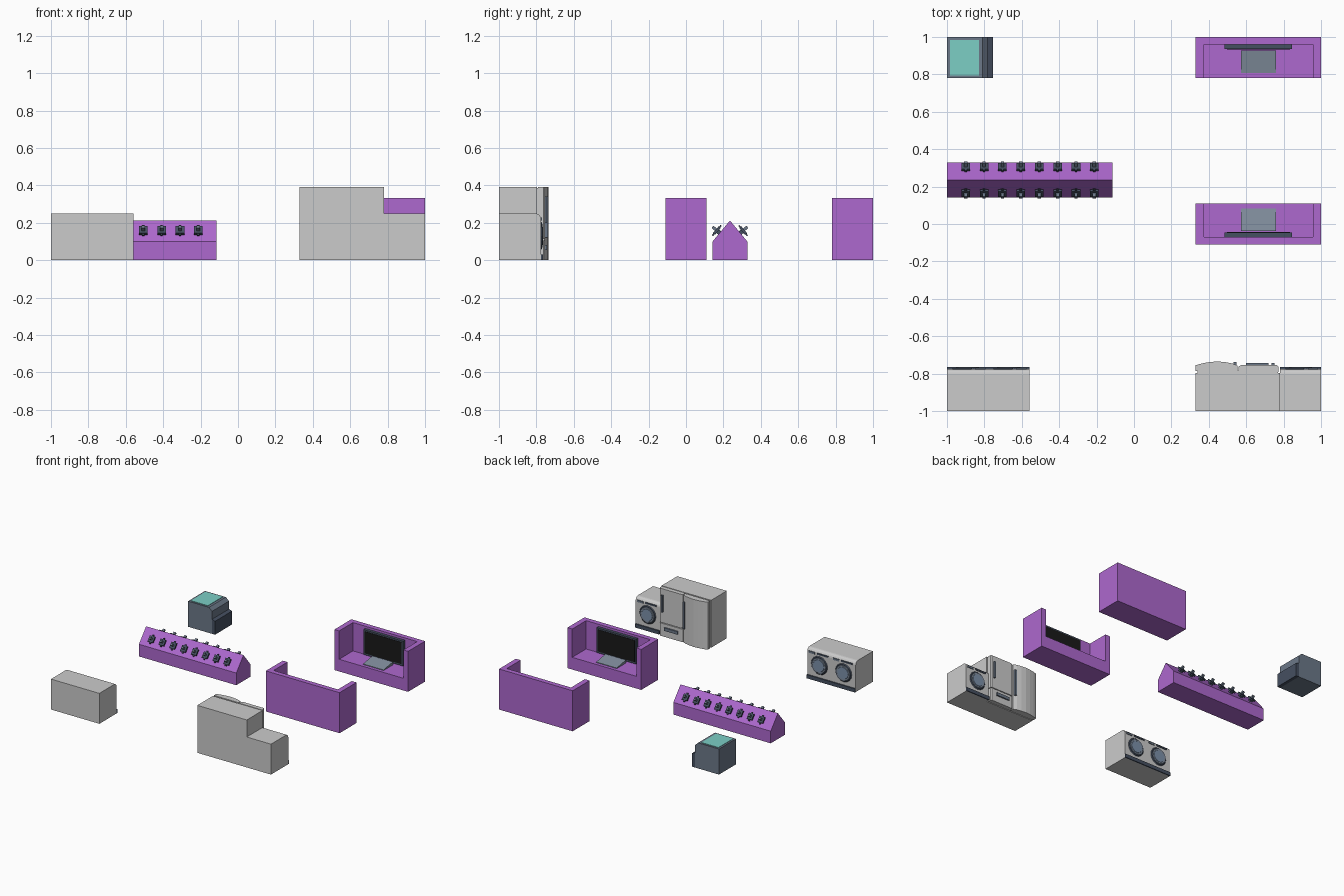
import bpy, bmesh, math
from mathutils import Matrix, Vector

if "Cube" in bpy.data.objects:
    bpy.data.objects.remove(bpy.data.objects["Cube"])


def material(name, r, g, b):
    m = bpy.data.materials.new(name)
    m.diffuse_color = (r, g, b, 1)
    m.use_nodes = True
    m.node_tree.nodes["Principled BSDF"].inputs["Base Color"].default_value = m.diffuse_color
    return m


PURPLE = material("purple", 0.42, 0.14, 0.62)
SLATE = material("slate", 0.15, 0.19, 0.25)
PALE = material("pale_slate", 0.22, 0.27, 0.34)
DARK = material("dark_slate", 0.06, 0.08, 0.12)
BLACK = material("black", 0.01, 0.01, 0.01)
TEAL = material("teal", 0.2, 0.62, 0.56)
GLASS = material("glass_blue", 0.2, 0.28, 0.4)


def finish(name, bm, mat=None, matrix=None):
    bmesh.ops.recalc_face_normals(bm, faces=bm.faces)
    me = bpy.data.meshes.new(name)
    bm.to_mesh(me)
    bm.free()
    if mat:
        me.materials.append(mat)
    if matrix:
        me.transform(matrix)
    ob = bpy.data.objects.new(name, me)
    bpy.context.collection.objects.link(ob)
    return ob


def box(name, x, y, z, mat=None, matrix=None):
    """Box from (min, max) ranges."""
    bm = bmesh.new()
    bmesh.ops.create_cube(bm, size=1)
    for v in bm.verts:
        v.co = Vector([(a + b) / 2 + c * (b - a) for (a, b), c in zip((x, y, z), v.co)])
    return finish(name, bm, mat, matrix)


def prism(name, pts, axis, lo, hi, mat=None, matrix=None):
    """Extrude a profile along x (pts = y,z), y (pts = x,z) or z (pts = x,y)."""
    place = {"x": lambda p: (lo, p[0], p[1]),
             "y": lambda p: (p[0], lo, p[1]),
             "z": lambda p: (p[0], p[1], lo)}[axis]
    bm = bmesh.new()
    face = bm.faces.new([bm.verts.new(place(p)) for p in pts])
    step = Vector([hi - lo if a == axis else 0 for a in "xyz"])
    ext = bmesh.ops.extrude_face_region(bm, geom=[face])
    for g in ext["geom"]:
        if isinstance(g, bmesh.types.BMVert):
            g.co += step
    return finish(name, bm, mat, matrix)


def disc(name, x, y, z, r, depth, mat):
    """Short cylinder facing +y, with its back at y."""
    bm = bmesh.new()
    bmesh.ops.create_cone(bm, cap_ends=True, segments=16, radius1=r, radius2=r * 0.92, depth=depth)
    m = Matrix.Translation((x, y + depth / 2, z)) @ Matrix.Rotation(-math.pi / 2, 4, "X")
    return finish(name, bm, mat, m)


# Washing machines, facing the back
def washer(x0, x1):
    front, r = -0.775, 0.03
    arc = [(front - r + r * math.sin(t), 0.22 + r * math.cos(t))
           for t in [i * math.pi / 8 for i in range(5)]]
    prism("washer_body", [(-1, 0), (-1, 0.25)] + arc + [(front, 0)], "x", x0, x1)
    cx = (x0 + x1) / 2
    disc("washer_door_ring", cx, front, 0.13, 0.075, 0.006, DARK)
    disc("washer_door_rim", cx, front + 0.003, 0.13, 0.066, 0.005, PALE)
    disc("washer_door_glass", cx, front + 0.005, 0.13, 0.052, 0.005, GLASS)
    box("washer_kick_plate", (x0, x1), (front, front + 0.01), (0, 0.03), DARK)
    box("washer_drawer", (x1 - 0.07, x1 - 0.015), (-0.785, -0.77), (0.212, 0.228), SLATE)
    box("washer_display", (cx - 0.08, cx + 0.02), (-0.785, -0.77), (0.216, 0.228), DARK)


for x0 in (-1, -0.78, 0.78):
    washer(x0, x0 + 0.22)

# Fridge beside the single washer
box("fridge_body", (0.33, 0.78), (-1, -0.797), (0, 0.39))
box("fridge_door_seal", (0.34, 0.77), (-0.797, -0.782), (0.005, 0.385))
bow = [(0.33, -0.785), (0.33, -0.755), (0.365, -0.745), (0.405, -0.738), (0.445, -0.735),
       (0.485, -0.738), (0.525, -0.746), (0.553, -0.757), (0.555, -0.785)]
prism("fridge_bowed_door", bow, "z", 0, 0.39)
flat = [(0.56, -0.79), (0.56, -0.762), (0.572, -0.755), (0.765, -0.755), (0.772, -0.762), (0.772, -0.79)]
prism("fridge_upper_door", flat, "z", 0.112, 0.39)
prism("fridge_drawer", flat, "z", 0, 0.106)
box("fridge_drawer_handle", (0.6, 0.72), (-0.756, -0.744), (0.055, 0.08), SLATE)
box("fridge_upper_handle", (0.735, 0.75), (-0.756, -0.744), (0.2, 0.34), SLATE)
box("fridge_bowed_handle", (0.533, 0.548), (-0.757, -0.738), (0.12, 0.34), SLATE)


# Computer booths: built open to -y around the origin, then placed
def booth(matrix):
    w, d = 0.335, 0.11
    box("booth_back", (-w, w), (0.07, d), (0, 0.333), PURPLE, matrix)
    for s in (-1, 1):
        xs = sorted((s * w, s * (w - 0.043)))
        box("booth_side", xs, (-d, 0.07), (0, 0.333), PURPLE, matrix)
    box("booth_desk", (-w + 0.043, w - 0.043), (-d, 0.07), (0, 0.1), PURPLE, matrix)
    box("monitor_frame", (-0.18, 0.18), (0.046, 0.07), (0.11, 0.315), DARK, matrix)
    box("monitor_screen", (-0.168, 0.168), (0.043, 0.047), (0.124, 0.303), BLACK, matrix)
    key = [(-0.083, 0.098), (-0.083, 0.105), (0.037, 0.125), (0.037, 0.098)]
    prism("keyboard", key, "x", -0.093, 0.093, PALE, matrix)


booth(Matrix.Translation((0.665, 0.89, 0)))
booth(Matrix.Translation((0.665, 0, 0)) @ Matrix.Rotation(math.pi, 4, "Z"))

# Ridge-shaped display stand
ridge = [(0.142, 0), (0.142, 0.1), (0.235, 0.212), (0.328, 0.1), (0.328, 0)]
prism("display_stand", ridge, "x", -1, -0.115, PURPLE)

# Eight gadgets on holders along each slope
for side in range(2):
    for i in range(8):
        m = (Matrix.Translation((-0.9 + i * 0.0983, 0.235, 0))
             @ Matrix.Rotation(side * math.pi, 4, "Z")
             @ Matrix.Translation((0, -0.055, 0.146))
             @ Matrix.Rotation(math.radians(50), 4, "X"))
        box("gadget_stem", (-0.012, 0.012), (-0.012, 0.012), (-0.004, 0.014), DARK, m)
        box("gadget_body", (-0.023, 0.023), (-0.024, 0.024), (0.013, 0.027), DARK, m)
        box("gadget_arm", (-0.006, 0.006), (-0.036, 0.036), (0.016, 0.024), DARK, m)
        box("gadget_grip", (-0.009, 0.009), (-0.008, 0.008), (0.027, 0.05), SLATE, m)

# Touch-screen kiosk facing right
shell = [(-1, 0), (-1, 0.21), (-0.81, 0.21), (-0.782, 0.185), (-0.782, 0)]
prism("kiosk_body", shell, "y", 0.78, 1, SLATE)
box("kiosk_screen", (-0.985, -0.83), (0.795, 0.985), (0.205, 0.213), TEAL)
ledge = [(-0.782, 0), (-0.782, 0.12), (-0.755, 0.11), (-0.755, 0)]
prism("kiosk_ledge", ledge, "y", 0.78, 1, DARK)
